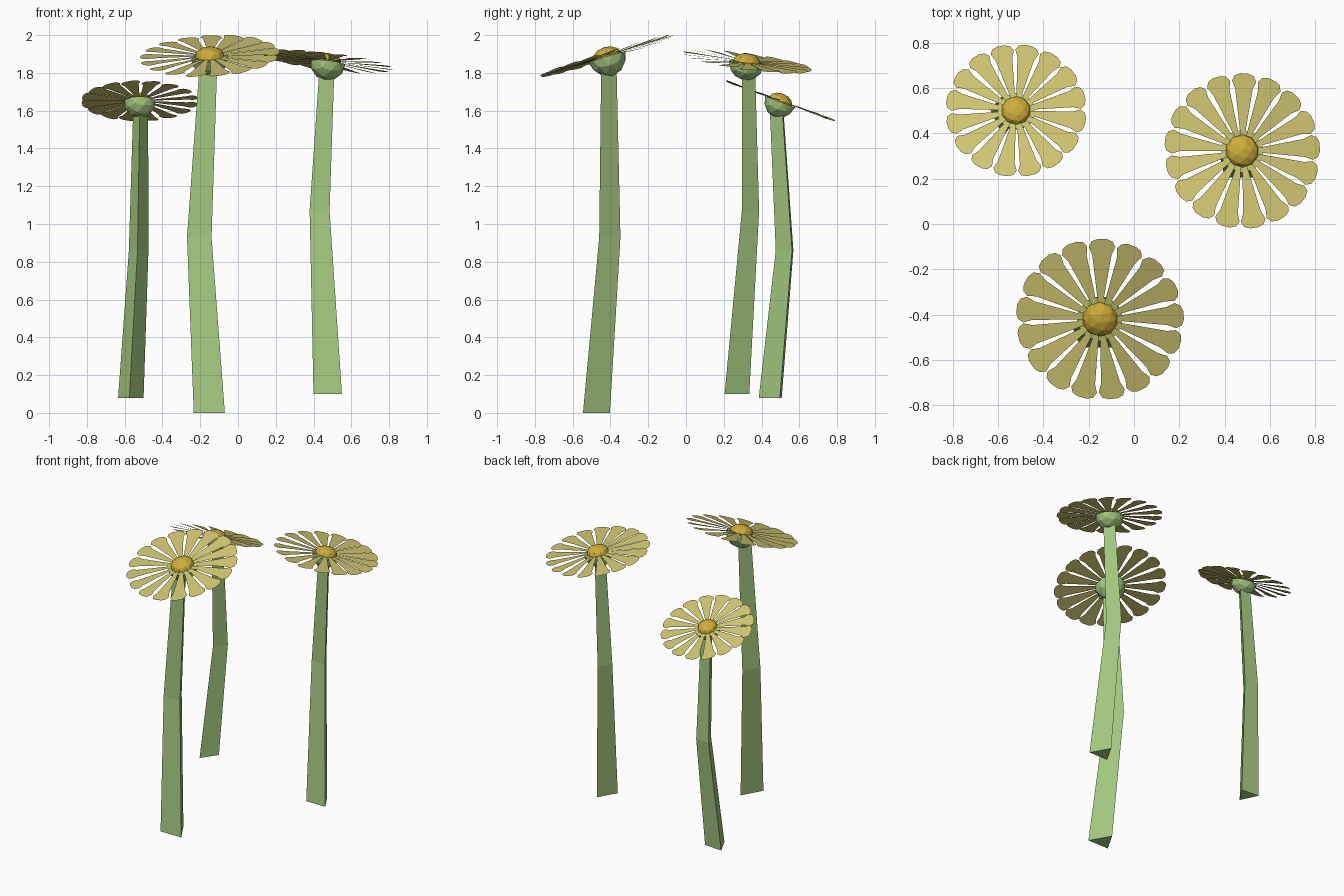
import bpy, bmesh, math, random
from mathutils import Vector, Matrix

if "Cube" in bpy.data.objects:
    bpy.data.objects.remove(bpy.data.objects["Cube"])

random.seed(4)


def material(name, color):
    m = bpy.data.materials.new(name)
    m.diffuse_color = (*color, 1)
    m.use_nodes = True
    m.node_tree.nodes["Principled BSDF"].inputs["Base Color"].default_value = m.diffuse_color
    return m


GREEN = material("leaf_green", (0.37, 0.58, 0.21))
CREAM = material("petal_yellow", (0.62, 0.56, 0.16))
GOLD = material("center_gold", (0.62, 0.42, 0.04))


def finish(bm, name, mat, matrix=Matrix()):
    me = bpy.data.meshes.new(name)
    bm.to_mesh(me)
    bm.free()
    me.materials.append(mat)
    ob = bpy.data.objects.new(name, me)
    ob.matrix_world = matrix
    bpy.context.collection.objects.link(ob)


def stem(name, rings, start):
    # three-sided tube; each ring is (x, y, z, radius)
    bm = bmesh.new()
    loops = []
    for x, y, z, r in rings:
        angles = [math.radians(start + 120 * i) for i in range(3)]
        loops.append([bm.verts.new((x + r * math.cos(a), y + r * math.sin(a), z)) for a in angles])
    for lo, hi in zip(loops, loops[1:]):
        for i in range(3):
            j = (i + 1) % 3
            bm.faces.new((lo[i], lo[j], hi[j], hi[i]))
    bm.faces.new(loops[0][::-1])
    bm.faces.new(loops[-1])
    finish(bm, name, GREEN)


def petals(name, radius, count, start, matrix):
    # overlapping flat petals, each slightly rolled about its own length
    bm = bmesh.new()
    half = math.pi / count * radius
    outline = [(0.80, 0.62), (0.90, 0.86), (0.97, 0.68), (1.0, 0.30)]
    for i in range(count):
        turn = Matrix.Rotation(math.radians(start) + math.tau * i / count, 4, 'Z')
        roll = Matrix.Rotation(math.radians(random.uniform(3, 8)), 4, 'X')
        pts = [(0, 0)] + [(r * radius, -w * half) for r, w in outline]
        pts += [(r * radius, w * half) for r, w in reversed(outline)]
        bm.faces.new([bm.verts.new(turn @ roll @ Vector((x, y, 0))) for x, y in pts])
    finish(bm, name, CREAM, matrix)


def dome(name, radius, height, mat, matrix, lower=False):
    # faceted ball, cut to a half bowl for the calyx
    bm = bmesh.new()
    bmesh.ops.create_icosphere(bm, subdivisions=2, radius=1)
    if lower:
        bmesh.ops.bisect_plane(bm, geom=bm.verts[:] + bm.edges[:] + bm.faces[:],
                               plane_co=(0, 0, -0.06), plane_no=(0, 0, 1), clear_outer=True)
        bmesh.ops.holes_fill(bm, edges=[e for e in bm.edges if e.is_boundary])
    bmesh.ops.scale(bm, vec=(radius, radius, height), verts=bm.verts)
    finish(bm, name, mat, matrix)


# name, head position, head radius, petal count, first petal angle, tilt normal, stem rings, stem angle
FLOWERS = [
    ("front", (-0.15, -0.42, 1.89), 0.37, 17, 88, (-0.05, -0.305, 1),
     [(-0.152, -0.498, 0, 0.095), (-0.205, -0.422, 0.93, 0.075), (-0.157, -0.422, 1.84, 0.054)], 90),
    ("right", (0.477, 0.322, 1.86), 0.345, 17, 88, (0.12, 0.13, 1),
     [(0.475, 0.248, 0.10, 0.087), (0.432, 0.326, 1.07, 0.061), (0.47, 0.32, 1.81, 0.046)], 90),
    ("left", (-0.52, 0.50, 1.652), 0.31, 16, 80, (0, 0.365, 1),
     [(-0.57, 0.463, 0.08, 0.078), (-0.528, 0.535, 0.86, 0.06), (-0.517, 0.49, 1.60, 0.046)], -94),
]

for name, pos, radius, count, first, normal, rings, angle in FLOWERS:
    tilt = Vector((0, 0, 1)).rotation_difference(Vector(normal)).to_matrix().to_4x4()
    head = Matrix.Translation(pos) @ tilt
    stem(name + "_stem", rings, angle)
    dome(name + "_calyx", radius * 0.28, radius * 0.30, GREEN, head, lower=True)
    petals(name + "_petals", radius, count, first, head)
    dome(name + "_flower_center", radius * 0.212, radius * 0.13, GOLD, head)
